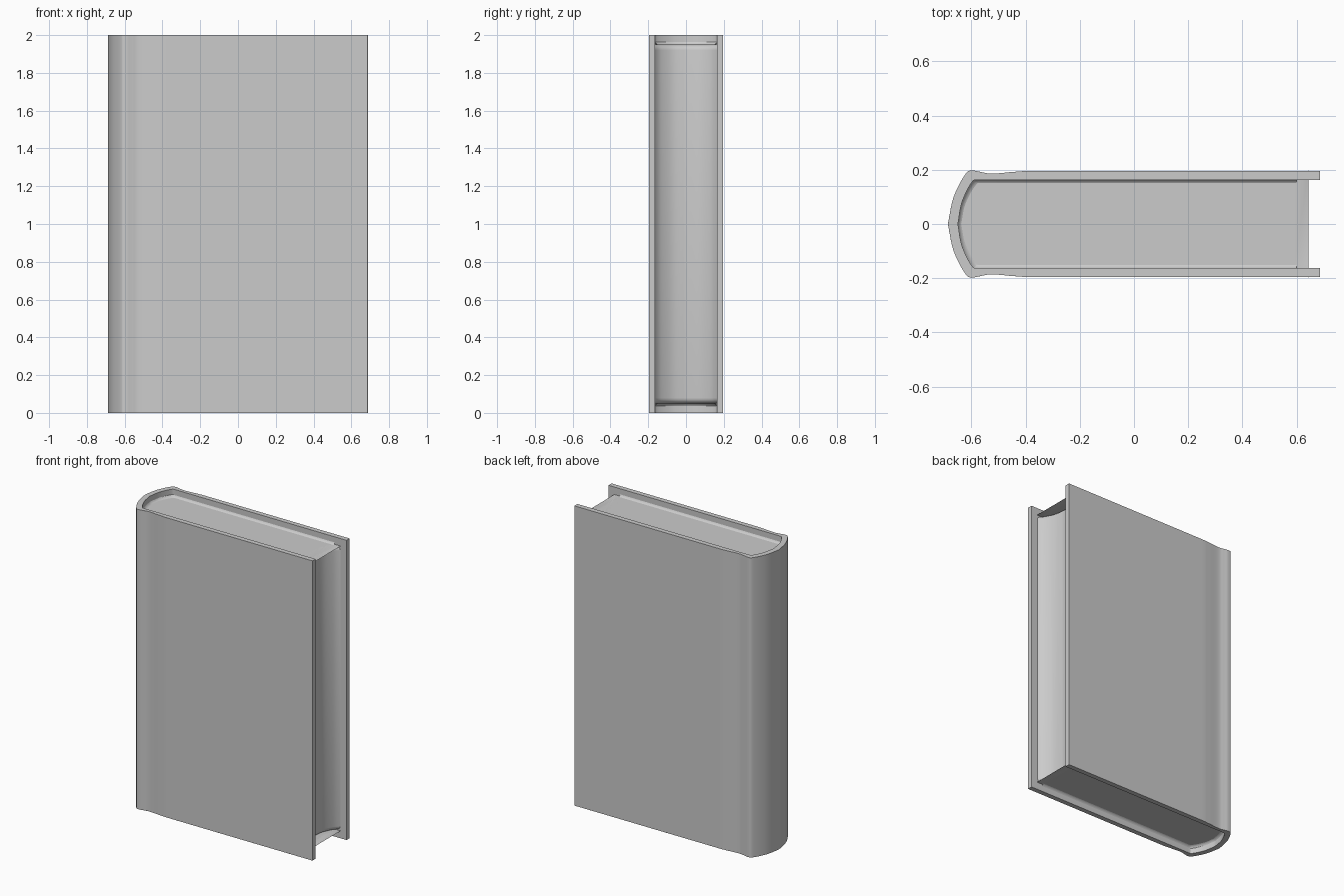
import bpy
import bmesh
from mathutils import Vector

cube = bpy.data.objects.get("Cube")
if cube:
    bpy.data.objects.remove(cube, do_unlink=True)

grey = bpy.data.materials.new("plain grey")
grey.use_nodes = True
COLOUR = (0.6, 0.6, 0.6, 1)
grey.diffuse_color = COLOUR
grey.node_tree.nodes["Principled BSDF"].inputs["Base Color"].default_value = COLOUR


def smooth_path(points, steps=5):
    """Catmull-Rom curve through the points."""
    pts = [Vector(p) for p in points]
    pts = [2 * pts[0] - pts[1]] + pts + [2 * pts[-1] - pts[-2]]
    path = []
    for a, b, c, d in zip(pts, pts[1:], pts[2:], pts[3:]):
        for i in range(steps):
            t = i / steps
            path.append(0.5 * (2 * b + (c - a) * t + (2 * a - 5 * b + 4 * c - d) * t ** 2
                               + (3 * b - a - 3 * c + d) * t ** 3))
    return path + [pts[-2]]


def mirrored(half):
    """Half path ending on y = 0, continued on the other side."""
    return half + [Vector((p.x, -p.y)) for p in reversed(half[:-1])]


def extrude_profile(profile, bottom, top):
    bm = bmesh.new()
    face = bm.faces.new([bm.verts.new((p.x, p.y, bottom)) for p in profile])
    moved = bmesh.ops.extrude_face_region(bm, geom=[face])["geom"]
    bmesh.ops.translate(bm, vec=(0, 0, top - bottom),
                        verts=[v for v in moved if isinstance(v, bmesh.types.BMVert)])
    bmesh.ops.recalc_face_normals(bm, faces=bm.faces)
    return bm


def finish(bm, name):
    mesh = bpy.data.meshes.new(name)
    bm.to_mesh(mesh)
    bm.free()
    mesh.materials.append(grey)
    obj = bpy.data.objects.new(name, mesh)
    bpy.context.collection.objects.link(obj)
    bpy.ops.object.select_all(action="DESELECT")
    obj.select_set(True)
    bpy.context.view_layer.objects.active = obj
    bpy.ops.object.shade_smooth_by_angle(angle=0.7)
    return obj


# Cover: boards, hinge grooves and rounded spine as one bent shell
outer = smooth_path([(0.687, 0.196), (-0.3, 0.196), (-0.42, 0.194), (-0.52, 0.186),
                     (-0.56, 0.191), (-0.595, 0.197), (-0.622, 0.185),
                     (-0.666, 0.1), (-0.687, 0)])
inner = smooth_path([(0.687, 0.163), (-0.5, 0.163), (-0.575, 0.163), (-0.6, 0.152),
                     (-0.635, 0.08), (-0.65, 0)])
cover = finish(extrude_profile(mirrored(outer) + mirrored(inner)[::-1], 0, 2), "cover")
bevel = cover.modifiers.new("rounded edges", "BEVEL")
bevel.width = 0.014
bevel.segments = 4
bevel.limit_method = "ANGLE"
bevel.angle_limit = 1.0

# Page block: rounded back tucked into the spine, hollow fore edge
back = smooth_path([(-0.58, 0.175), (-0.61, 0.16), (-0.647, 0.08), (-0.66, 0)])
fore = smooth_path([(0.66, 0.172), (0.637, 0.16), (0.61, 0.13), (0.582, 0.07), (0.572, 0)])
pages = extrude_profile(mirrored(fore) + mirrored(back)[::-1], 0.05, 1.95)
rim = [e for e in pages.edges
       if all(v.co.x > 0.5 for v in e.verts)
       and abs(e.verts[0].co.z - e.verts[1].co.z) < 0.01]
bmesh.ops.bevel(pages, geom=rim, offset=0.03, segments=5, profile=0.5, affect="EDGES")
finish(pages, "page_block")

# Soft fillets where the page block meets the inside of the cover
fillet = mirrored(smooth_path([(0.6, 0.166), (-0.5, 0.166), (-0.575, 0.166),
                               (-0.602, 0.154), (-0.638, 0.08), (-0.653, 0)]))
for name, level, up in (("top_fillet", 1.947, 1), ("bottom_fillet", 0.053, -1)):
    bm = bmesh.new()
    rows = []
    for inset, rise in ((0, 0.022), (0.005, 0.011), (0.012, 0.004), (0.024, 0)):
        rows.append([bm.verts.new((p.x + inset * (p.x < -0.59),
                                   p.y * (1 - inset / 0.166), level + up * rise))
                     for p in fillet])
    for low, high in zip(rows, rows[1:]):
        for a, b, c, d in zip(low, low[1:], high[1:], high):
            bm.faces.new((a, b, c, d) if up > 0 else (d, c, b, a))
    finish(bm, name)
